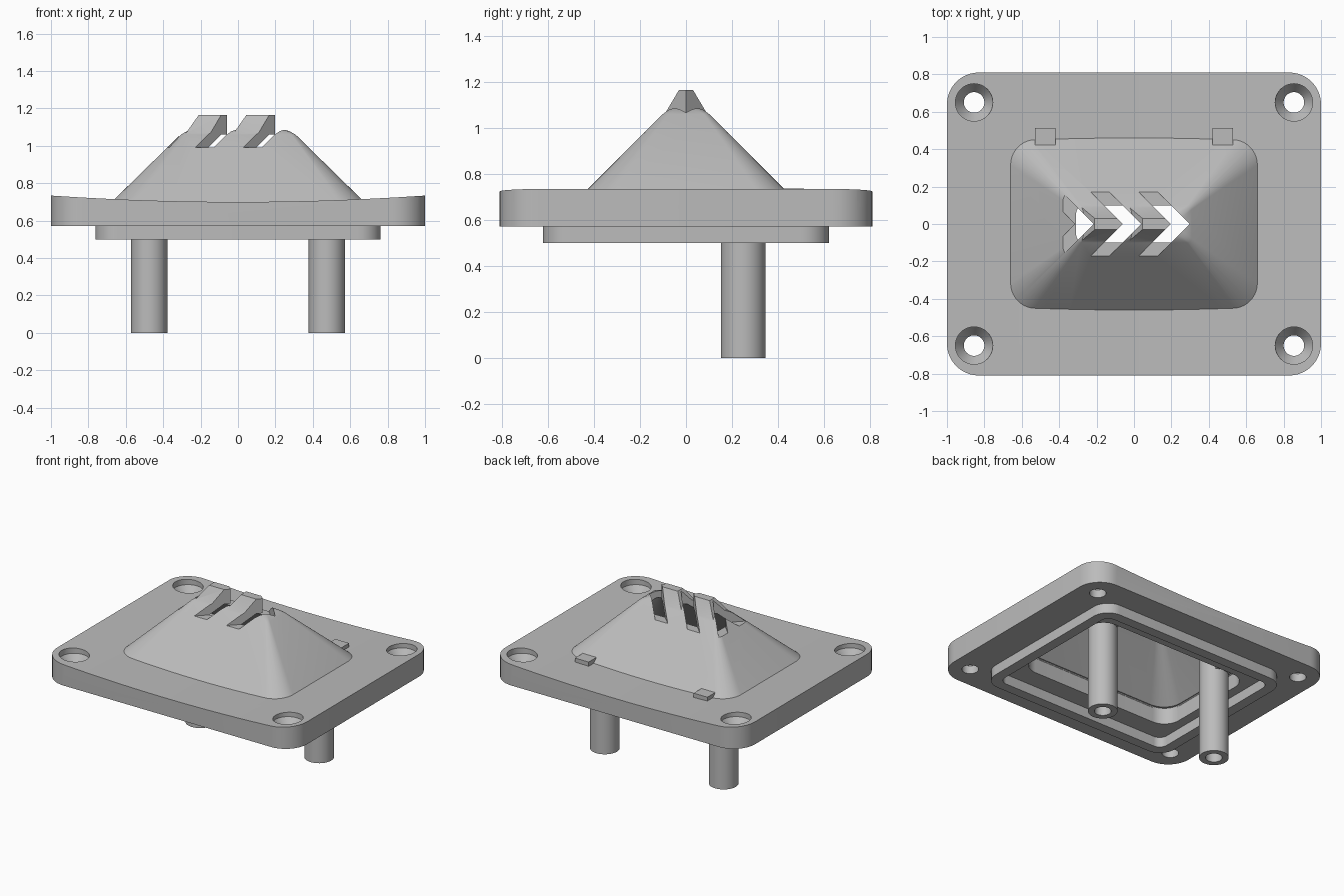
import bpy, bmesh, math

if "Cube" in bpy.data.objects:
    bpy.data.objects.remove(bpy.data.objects["Cube"], do_unlink=True)

grey = bpy.data.materials.new("plain_grey")
grey.use_nodes = True
GREY = (0.5, 0.5, 0.5, 1)
grey.diffuse_color = GREY
grey.node_tree.nodes["Principled BSDF"].inputs["Base Color"].default_value = GREY


def loft(name, rings):
    """Closed solid through a list of equal-length point rings."""
    bm = bmesh.new()
    loops = [[bm.verts.new(p) for p in ring] for ring in rings]
    n = len(loops[0])
    for a, b in zip(loops, loops[1:]):
        for i in range(n):
            j = (i + 1) % n
            bm.faces.new((a[i], a[j], b[j], b[i]))
    bm.faces.new(loops[0][::-1])
    bm.faces.new(loops[-1])
    bmesh.ops.recalc_face_normals(bm, faces=bm.faces)
    mesh = bpy.data.meshes.new(name)
    bm.to_mesh(mesh)
    bm.free()
    mesh.materials.append(grey)
    ob = bpy.data.objects.new(name, mesh)
    bpy.context.collection.objects.link(ob)
    return ob


def rounded(hx, hy, r, z, seg=10):
    """Rounded rectangle ring at height z."""
    pts = []
    for k, (sx, sy) in enumerate(((1, 1), (-1, 1), (-1, -1), (1, -1))):
        for i in range(seg + 1):
            a = math.pi / 2 * (k + i / seg)
            pts.append((sx * (hx - r) + r * math.cos(a), sy * (hy - r) + r * math.sin(a), z))
    return pts


def circle(x, y, r, z, seg=40):
    return [(x + r * math.cos(math.tau * i / seg), y + r * math.sin(math.tau * i / seg), z)
            for i in range(seg)]


def rect(x0, x1, y0, y1, z):
    return [(x0, y0, z), (x1, y0, z), (x1, y1, z), (x0, y1, z)]


def combine(ob, other, operation):
    """Apply a boolean and discard the second solid."""
    mod = ob.modifiers.new("cut", "BOOLEAN")
    mod.operation, mod.solver, mod.object = operation, "EXACT", other
    dg = bpy.context.evaluated_depsgraph_get()
    mesh = bpy.data.meshes.new_from_object(ob.evaluated_get(dg))
    ob.modifiers.clear()
    ob.data = mesh
    bpy.data.objects.remove(other, do_unlink=True)


# Base plate: rounded outline with a gently dished top
plate = loft("housing", [rounded(1, 0.81, 0.17, z) for z in (0.572, 0.9)])
steps = 32
dish = [(-1.1 + 2.2 * i / steps) for i in range(steps + 1)]
profile = [(x, 0.70 + 0.034 * x * x) for x in dish] + [(1.1, 1.0), (-1.1, 1.0)]
combine(plate, loft("dish", [[(x, y, z) for x, z in profile] for y in (-1, 1)]), "DIFFERENCE")


def hood_ring(z, inset=0.0):
    r = max(0.02, 0.15 - 0.31 * (z - 0.65))
    return rounded(0.675 - (z - 0.70) * 1.02 - inset, 1.16 - z - inset, r, z)


# Hollow sloping hood with a blunt top
hood = [hood_ring(0.65), hood_ring(1.06), rounded(0.275, 0.075, 0.025, 1.078),
        rounded(0.25, 0.05, 0.02, 1.086)]
combine(plate, loft("hood", hood), "UNION")

# Two raised fins along the ridge
for dx in (0, 0.255):
    fin = loft("fin", [rect(-0.305 + dx, -0.05 + dx, -0.11, 0.11, 1.03),
                       rect(-0.21 + dx, -0.05 + dx, -0.03, 0.03, 1.165)])
    combine(plate, fin, "UNION")

# Inner cavity following the hood, and the straight opening below it
combine(plate, loft("cavity", [hood_ring(0.68, 0.07), hood_ring(1.06, 0.07)]), "DIFFERENCE")
combine(plate, loft("opening", [rounded(0.622, 0.408, 0.12, z) for z in (0.5, 0.69)]), "DIFFERENCE")

# Chevron vent slots
for tip in (-0.215, 0.04, 0.297):
    outline = [(tip, 0), (tip - 0.18, 0.18), (tip - 0.28, 0.18), (tip - 0.1, 0),
               (tip - 0.28, -0.18), (tip - 0.18, -0.18)]
    combine(plate, loft("slot", [[(x, y, z) for x, y in outline] for z in (0.99, 1.3)]), "DIFFERENCE")

# Countersunk screw holes
for sx in (-1, 1):
    for sy in (-1, 1):
        x, y = sx * 0.855, sy * 0.65
        hole = [(0.055, 0.5), (0.055, 0.63), (0.1, 0.69), (0.1, 0.85)]
        combine(plate, loft("hole", [circle(x, y, r, z) for r, z in hole]), "DIFFERENCE")

# Locating lip under the plate
lip = loft("lower_lip", [rounded(0.763, 0.622, 0.12, z) for z in (0.5, 0.573)])
combine(lip, loft("lip_inside", [rounded(0.69, 0.55, 0.06, z) for z in (0.4, 0.7)]), "DIFFERENCE")

# Hollow posts and the brackets that hold them
parts = [plate, lip]
for side, x in (("right", -0.475), ("left", 0.475)):
    post = loft(side + "_post", [circle(x, 0.248, 0.097, z) for z in (0, 0.76)])
    combine(post, loft("bore", [circle(x, 0.248, 0.055, z) for z in (-0.1, 0.5)]), "DIFFERENCE")
    bracket = loft(side + "_bracket", [rect(x - 0.055, x + 0.055, 0.3, 0.512, z) for z in (0.62, 0.737)])
    parts += [post, bracket]

# Smooth shading with crisp edges
bpy.ops.object.select_all(action="DESELECT")
for ob in parts:
    ob.select_set(True)
bpy.context.view_layer.objects.active = plate
bpy.ops.object.shade_smooth_by_angle(angle=math.radians(30))
